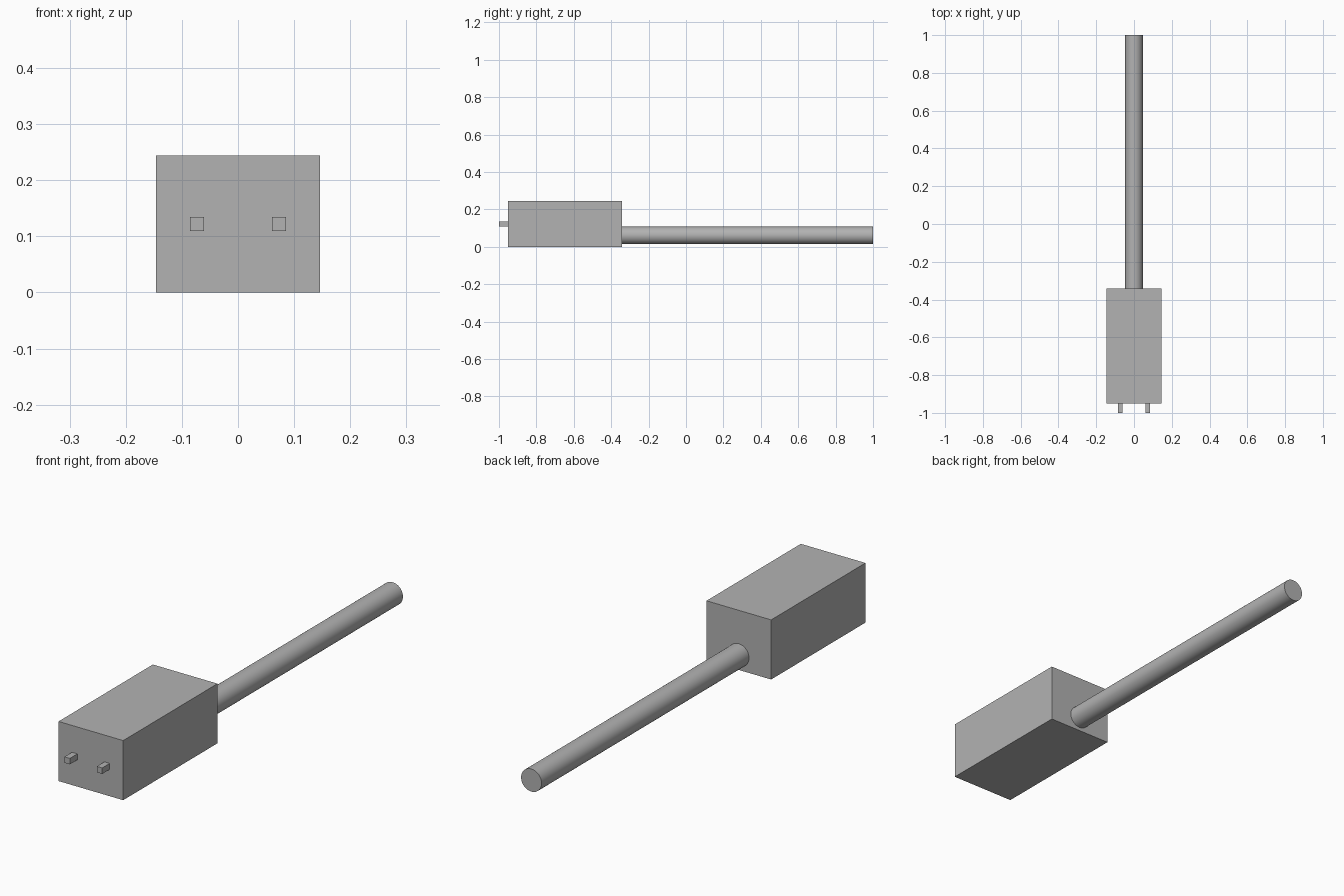
import bpy
import math

if "Cube" in bpy.data.objects:
    bpy.data.objects.remove(bpy.data.objects["Cube"], do_unlink=True)

U = 2 / 82              # one design unit; the whole part is 82 units long
PIN_LEN, BODY_LEN, CABLE_LEN = 2 * U, 25 * U, 55 * U
BODY_W, BODY_H = 12 * U, 10 * U
BODY_FRONT = -1 + PIN_LEN
BODY_BACK = BODY_FRONT + BODY_LEN

# Single grey material
grey = bpy.data.materials.new("plain_grey")
grey.use_nodes = True
grey.diffuse_color = (0.448, 0.448, 0.448, 1)
grey.node_tree.nodes["Principled BSDF"].inputs["Base Color"].default_value = grey.diffuse_color


def finish(name):
    obj = bpy.context.object
    obj.name = obj.data.name = name
    obj.data.materials.append(grey)
    return obj


def box(name, size, location):
    bpy.ops.mesh.primitive_cube_add(size=1, location=location)
    bpy.context.object.scale = size
    bpy.ops.object.transform_apply(location=False, rotation=False, scale=True)
    return finish(name)


# Connector housing
box("housing", (BODY_W, BODY_LEN, BODY_H),
    (0, (BODY_FRONT + BODY_BACK) / 2, BODY_H / 2))

# Two square contact pins on the front
for side, name in ((-1, "right_pin"), (1, "left_pin")):
    box(name, (U, PIN_LEN, U),
        (side * BODY_W / 4, -1 + PIN_LEN / 2, BODY_H / 2))

# Round cable leaving the lower part of the back
bpy.ops.mesh.primitive_cylinder_add(
    vertices=64, radius=1.9 * U, depth=CABLE_LEN,
    location=(0, BODY_BACK + CABLE_LEN / 2, BODY_H / 4),
    rotation=(math.pi / 2, 0, 0))
finish("cable")
bpy.ops.object.shade_smooth_by_angle(angle=math.radians(30))
